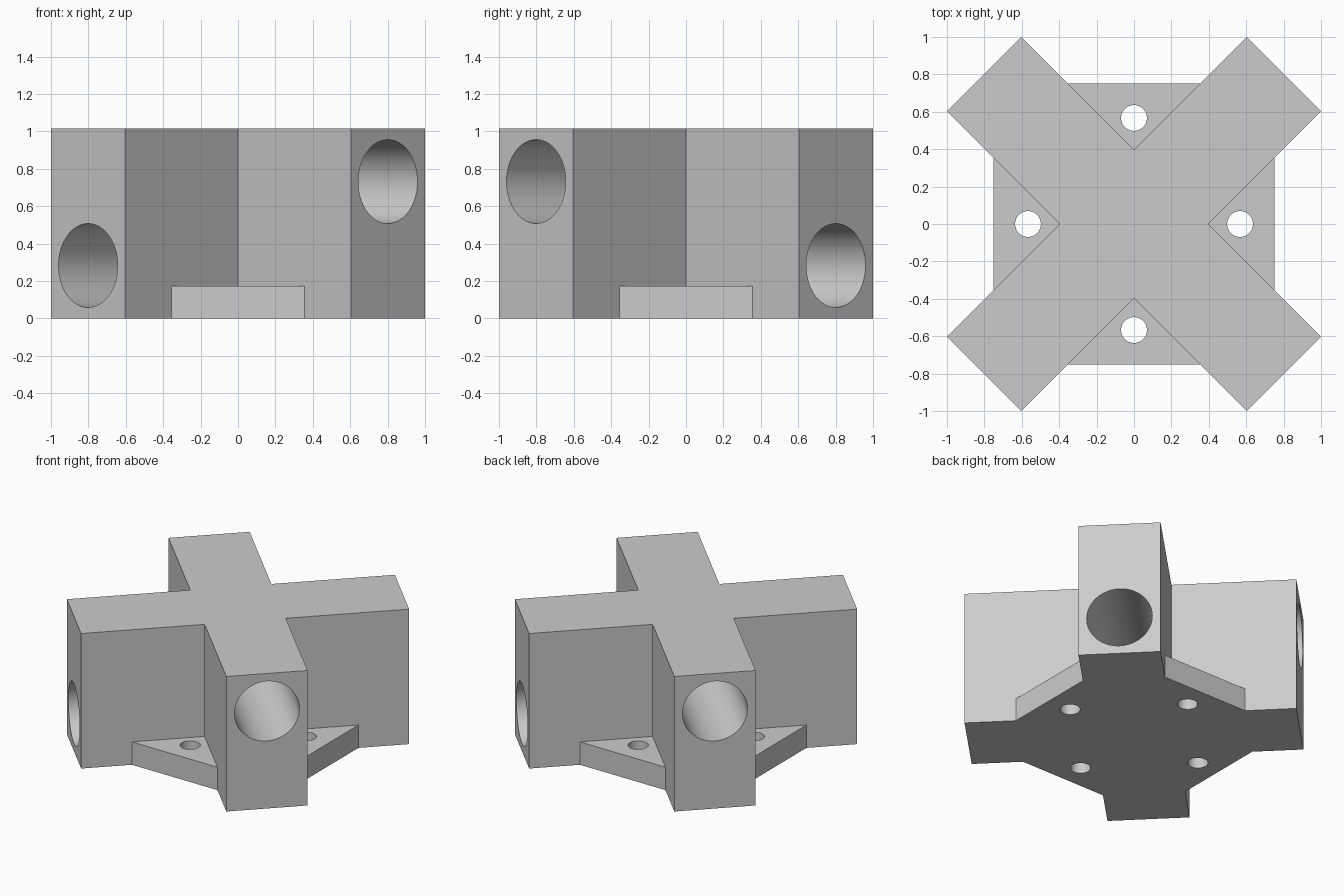
import bpy
from math import pi, radians

cube = bpy.data.objects.get("Cube")
if cube:
    bpy.data.objects.remove(cube, do_unlink=True)

HEIGHT = 1.014
ARM_LENGTH, ARM_WIDTH = 2.267, 0.561
PLATE_SIZE, PLATE_HEIGHT = 1.504, 0.172
BORE_RADIUS, BORE_OFFSET = 0.224, 0.2245
SCREW_RADIUS, SCREW_DISTANCE = 0.069, 0.567

grey = bpy.data.materials.new("plain_grey")
grey.use_nodes = True
colour = (0.6, 0.6, 0.6, 1)
grey.diffuse_color = colour
grey.node_tree.nodes["Principled BSDF"].inputs["Base Color"].default_value = colour


def block(name, size, turn=0):
    """Box standing on the ground, turned about the vertical axis."""
    bpy.ops.mesh.primitive_cube_add(size=1, location=(0, 0, size[2] / 2), rotation=(0, 0, turn))
    obj = bpy.context.object
    obj.name = name
    obj.scale = size
    bpy.ops.object.transform_apply(location=True, rotation=True, scale=True)
    obj.data.materials.append(grey)
    return obj


def rod(name, radius, depth, location, rotation=(0, 0, 0)):
    bpy.ops.mesh.primitive_cylinder_add(vertices=64, radius=radius, depth=depth,
                                        location=location, rotation=rotation)
    obj = bpy.context.object
    obj.name = name
    obj.data.materials.append(grey)
    return obj


def combine(target, tool, operation):
    """Apply a boolean and discard the tool object."""
    tool.hide_render = True
    mod = target.modifiers.new(operation.lower(), "BOOLEAN")
    mod.operation, mod.solver, mod.object = operation, "EXACT", tool
    bpy.context.view_layer.objects.active = target
    bpy.ops.object.modifier_apply(modifier=mod.name)
    bpy.data.objects.remove(tool, do_unlink=True)


# Two diagonal arms and the square mounting plate form one solid
body = block("cross_connector", (ARM_LENGTH, ARM_WIDTH, HEIGHT), pi / 4)
combine(body, block("second_arm", (ARM_LENGTH, ARM_WIDTH, HEIGHT), -pi / 4), "UNION")
combine(body, block("mounting_plate", (PLATE_SIZE, PLATE_SIZE, PLATE_HEIGHT)), "UNION")

# Rod bores: a low one along one diagonal, a high one along the other
for side in (-1, 1):
    z = HEIGHT / 2 + side * BORE_OFFSET
    bore = rod("rod_bore", BORE_RADIUS, 3, (0, 0, z), (0, pi / 2, -side * pi / 4))
    combine(body, bore, "DIFFERENCE")

# Screw holes in the four plate corners between the arms
for x, y in ((1, 0), (-1, 0), (0, 1), (0, -1)):
    place = (x * SCREW_DISTANCE, y * SCREW_DISTANCE, PLATE_HEIGHT / 2)
    combine(body, rod("screw_hole", SCREW_RADIUS, 1, place), "DIFFERENCE")

# Smooth bore walls, crisp edges
bpy.ops.object.select_all(action="DESELECT")
body.select_set(True)
bpy.context.view_layer.objects.active = body
bpy.ops.object.shade_smooth_by_angle(angle=radians(30))
